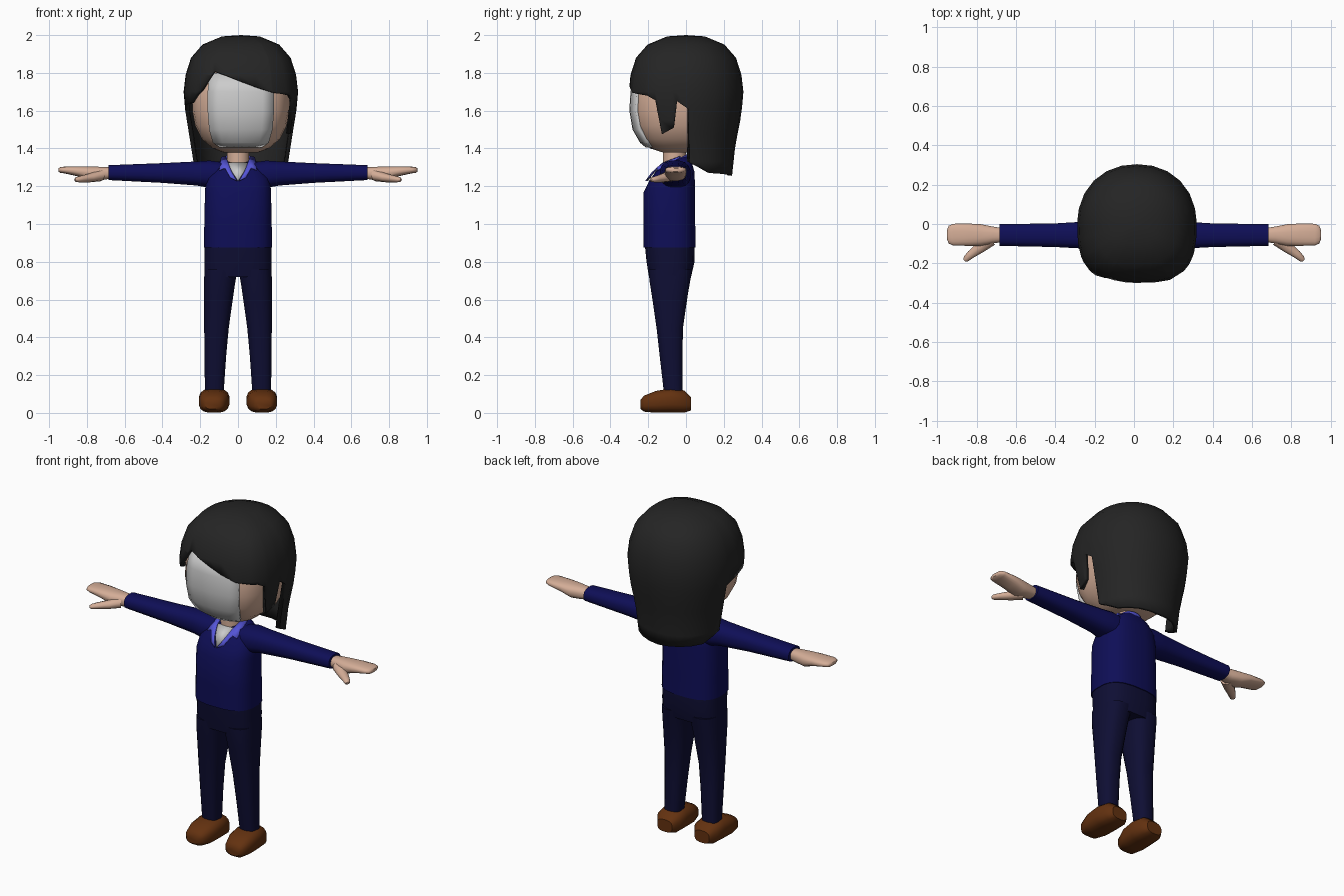
import bpy, bmesh, math
from mathutils import Vector


def material(name, r, g, b):
    m = bpy.data.materials.new(name)
    m.diffuse_color = (r, g, b, 1)
    return m


SKIN = material("skin", 0.66, 0.42, 0.31)
FACE = material("pale_face", 0.6, 0.6, 0.6)
HAIR = material("black_hair", 0.018, 0.018, 0.018)
NAVY = material("navy_sweater", 0.0045, 0.0045, 0.095)
DARK = material("dark_trousers", 0.0045, 0.0045, 0.034)
BLUE = material("blue_collar", 0.09, 0.09, 0.68)
BROWN = material("brown_shoe", 0.125, 0.031, 0.005)


def finish(name, bm, mat, thickness=0, angle=45):
    bmesh.ops.remove_doubles(bm, verts=bm.verts, dist=0.0005)
    bmesh.ops.recalc_face_normals(bm, faces=bm.faces)
    me = bpy.data.meshes.new(name)
    bm.to_mesh(me)
    bm.free()
    me.materials.append(mat)
    me.shade_smooth()
    me.set_sharp_from_angle(angle=math.radians(angle))
    ob = bpy.data.objects.new(name, me)
    bpy.context.collection.objects.link(ob)
    if thickness:
        mod = ob.modifiers.new("thickness", 'SOLIDIFY')
        mod.thickness = thickness
        mod.offset = -1
    return ob


def loft(name, rings, mat, n=2.5, sides=16):
    """Skin rings given as (centre, half axis u, half axis v)."""
    bm = bmesh.new()
    loops = []
    for c, u, v in rings:
        c, u, v = Vector(c), Vector(u), Vector(v)
        loop = []
        for i in range(sides):
            a = 2 * math.pi * (i + 0.5) / sides
            s, k = math.sin(a), math.cos(a)
            p = c + u * math.copysign(abs(k) ** (2 / n), k) \
                  + v * math.copysign(abs(s) ** (2 / n), s)
            loop.append(bm.verts.new(p))
        loops.append(loop)
    for a, b in zip(loops, loops[1:]):
        for i in range(sides):
            j = (i + 1) % sides
            bm.faces.new((a[i], a[j], b[j], b[i]))
    bm.faces.new(loops[0])
    bm.faces.new(loops[-1])
    return finish(name, bm, mat)


def upright(zf, yf, zb, yb, hw, x=0):
    """Ring seen from above, set by its front and back points."""
    return ((x, (yf + yb) / 2, (zf + zb) / 2), (hw, 0, 0),
            (0, (yb - yf) / 2, (zb - zf) / 2))


def sideways(x, y0, y1, z0, z1):
    """Ring across the x axis."""
    return ((x, (y0 + y1) / 2, (z0 + z1) / 2), (0, (y1 - y0) / 2, 0),
            (0, 0, (z1 - z0) / 2))


def lerp(table, t):
    for (a, p), (b, q) in zip(table, table[1:]):
        if a <= t <= b:
            return p + (q - p) * (t - a) / (b - a)
    return table[0][1] if t < table[0][0] else table[-1][1]


# Sweater body and pelvis
loft("sweater", [upright(*r) for r in (
    (0.875, -0.225, 0.875, 0.052, 0.182), (1.0, -0.226, 1.0, 0.05, 0.18),
    (1.17, -0.225, 1.19, 0.05, 0.176), (1.23, -0.195, 1.28, 0.045, 0.165),
    (1.30, -0.145, 1.33, 0.03, 0.12), (1.325, -0.11, 1.36, 0.01, 0.075))], NAVY, 2.8, 20)
loft("pelvis", [upright(*r) for r in (
    (0.72, -0.197, 0.72, 0.028, 0.18), (0.8, -0.21, 0.8, 0.046, 0.18),
    (0.89, -0.219, 0.89, 0.046, 0.178))], DARK, 2.8, 20)

for side, tag in ((1, "left"), (-1, "right")):
    # Trouser leg
    loft(tag + "_leg", [upright(z, yf, z, yb, (x1 - x0) / 2, side * (x0 + x1) / 2)
         for z, yf, yb, x0, x1 in (
             (0.11, -0.118, -0.018, 0.075, 0.176), (0.3, -0.14, -0.018, 0.062, 0.178),
             (0.45, -0.157, -0.015, 0.048, 0.18), (0.62, -0.182, 0.01, 0.024, 0.181),
             (0.7, -0.195, 0.024, 0.012, 0.181), (0.76, -0.2, 0.035, 0.0, 0.178))], DARK, 2.6)
    # Shoe
    loft(tag + "_shoe", [((side * x, y, (z0 + z1) / 2), (hw, 0, 0), (0, 0, (z1 - z0) / 2))
         for y, x, hw, z0, z1 in (
             (-0.24, 0.135, 0.04, 0.02, 0.07), (-0.222, 0.132, 0.062, 0.006, 0.092),
             (-0.16, 0.128, 0.08, 0, 0.117), (-0.08, 0.126, 0.082, 0, 0.13),
             (-0.01, 0.124, 0.076, 0, 0.12), (0.026, 0.124, 0.05, 0.012, 0.085))], BROWN, 2.8)
    # Sleeve
    loft(tag + "_sleeve", [sideways(side * x, *r) for x, *r in (
        (0.06, -0.13, 0.02, 1.2, 1.325), (0.15, -0.14, 0.025, 1.19, 1.337),
        (0.22, -0.128, 0.015, 1.203, 1.332), (0.4, -0.118, 0.004, 1.217, 1.323),
        (0.685, -0.112, 0.0, 1.232, 1.312))], NAVY, 2.5)
    # Mitten hand and thumb
    loft(tag + "_hand", [sideways(side * x, *r) for x, *r in (
        (0.67, -0.092, -0.02, 1.24, 1.3), (0.72, -0.1, -0.012, 1.232, 1.303),
        (0.78, -0.112, 0.0, 1.228, 1.305), (0.84, -0.112, 0.003, 1.25, 1.306),
        (0.92, -0.11, 0.002, 1.268, 1.304), (0.942, -0.1, -0.008, 1.271, 1.301),
        (0.95, -0.08, -0.028, 1.277, 1.295))], SKIN, 2.5)
    loft(tag + "_thumb", [((side * x, y, z), (side * r * 0.6, -r * -0.8, 0), (0, 0, r * 0.8))
         for x, y, z, r in (
             (0.73, -0.075, 1.258, 0.04), (0.78, -0.118, 1.245, 0.03),
             (0.83, -0.155, 1.238, 0.022), (0.855, -0.178, 1.235, 0.017),
             (0.863, -0.186, 1.235, 0.007))], SKIN, 2, 10)

# Neck and collar band
loft("neck", [upright(z, -0.122, z, 0.0, 0.06) for z in (1.29, 1.36, 1.43)], SKIN, 2)
loft("collar_band", [upright(1.30, -0.115, 1.35, 0.016, 0.082),
                     upright(1.315, -0.11, 1.372, 0.012, 0.076)], BLUE, 2.2)

CHEST = ((1.17, -0.225), (1.23, -0.195), (1.30, -0.145), (1.325, -0.11), (1.366, -0.005))


def chest_plate(name, points, mat, lift):
    bm = bmesh.new()
    bm.faces.new([bm.verts.new((x, lerp(CHEST, z) - lift + 2.2 * x * x, z)) for x, z in points])
    bmesh.ops.triangulate(bm, faces=bm.faces)
    return finish(name, bm, mat, 0.006)


# Shirt front and collar flaps
chest_plate("shirt_front", [(-0.055, 1.325), (0, 1.325), (0.055, 1.325), (0.03, 1.275),
                            (0, 1.23), (-0.03, 1.275)], FACE, 0.012)
for s, tag in ((1, "left"), (-1, "right")):
    chest_plate(tag + "_collar", [(s * x, z) for x, z in (
        (0.065, 1.36), (0.09, 1.355), (0.1, 1.287), (0.07, 1.298), (0.042, 1.247),
        (0.006, 1.23), (0.032, 1.275), (0.052, 1.325))], BLUE, 0.02)

# Head
HX = 0.015
loft("head", [upright(z, yf, z, yb, hw, HX) for z, yf, yb, hw in (
    (1.378, -0.12, 0.08, 0.09), (1.4, -0.19, 0.13, 0.15), (1.45, -0.24, 0.17, 0.208),
    (1.52, -0.273, 0.2, 0.243), (1.6, -0.285, 0.21, 0.258), (1.7, -0.28, 0.21, 0.258),
    (1.8, -0.25, 0.19, 0.235), (1.9, -0.15, 0.13, 0.16))], SKIN, 2.9, 28)

# Blank face panel, curved round the front of the head
bm = bmesh.new()
grid = []
for z, hw, y in ((1.405, 0.11, -0.213), (1.43, 0.148, -0.243), (1.5, 0.168, -0.283),
                 (1.6, 0.176, -0.3), (1.7, 0.176, -0.294), (1.8, 0.165, -0.27)):
    grid.append([bm.verts.new((HX + hw * u, y + 0.032 * u * u, z))
                 for u in (-1, -0.66, -0.33, 0, 0.33, 0.66, 1)])
for a, b in zip(grid, grid[1:]):
    for i in range(6):
        bm.faces.new((a[i], a[i + 1], b[i + 1], b[i]))
bmesh.ops.recalc_face_normals(bm, faces=bm.faces)
if sum(f.normal.y for f in bm.faces) > 0:
    bmesh.ops.reverse_faces(bm, faces=bm.faces)
finish("face_panel", bm, FACE, 0.018)

# Hair: a dome whose hem height follows the angle from the front
HEM = ((-180, 1.255), (-120, 1.27), (-94, 1.325), (-92, 1.6), (-70, 1.63), (-55, 1.64),
       (-39, 1.71), (-27, 1.81), (0, 1.755), (31, 1.695), (52, 1.68), (60, 1.655),
       (64, 1.475), (77, 1.51), (81, 1.65), (92, 1.61), (94, 1.325), (120, 1.27), (180, 1.255))
WIDTH = ((1.25, 0.8), (1.42, 0.86), (1.58, 0.965), (1.7, 1.0), (1.79, 0.965),
         (1.88, 0.87), (1.95, 0.67), (1.993, 0.33), (2.0, 0.0))
LEVELS = (1.993, 1.95, 1.88, 1.79, 1.7, 1.62, 1.55, 1.48, 1.4, 1.33, 1.25)
angles = sorted({a for a, _ in HEM[1:]} | set(range(-165, 180, 15)))
bm = bmesh.new()
top = bm.verts.new((HX, 0, 2.0))
columns = []
for deg in angles:
    s, c = math.sin(math.radians(deg)), -math.cos(math.radians(deg))
    n = 2.9 if c < 0 else 2.15
    rho = (abs(s) ** n + abs(c) ** n) ** (-1 / n)
    hem = lerp(HEM, deg)
    col = []
    for level in LEVELS:
        z = max(level, hem)
        r = lerp(WIDTH, z) * rho
        col.append(bm.verts.new((HX + 0.303 * r * s, 0.304 * r * c, z)))
    columns.append(col)
for a, b in zip(columns, columns[1:] + columns[:1]):
    bm.faces.new((top, a[0], b[0]))
    for i in range(len(LEVELS) - 1):
        if a[i].co.z - a[i + 1].co.z > 1e-4 or b[i].co.z - b[i + 1].co.z > 1e-4:
            bm.faces.new((a[i], a[i + 1], b[i + 1], b[i]))
bmesh.ops.remove_doubles(bm, verts=bm.verts, dist=0.0005)
finish("hair", bm, HAIR, 0.022, 40)
